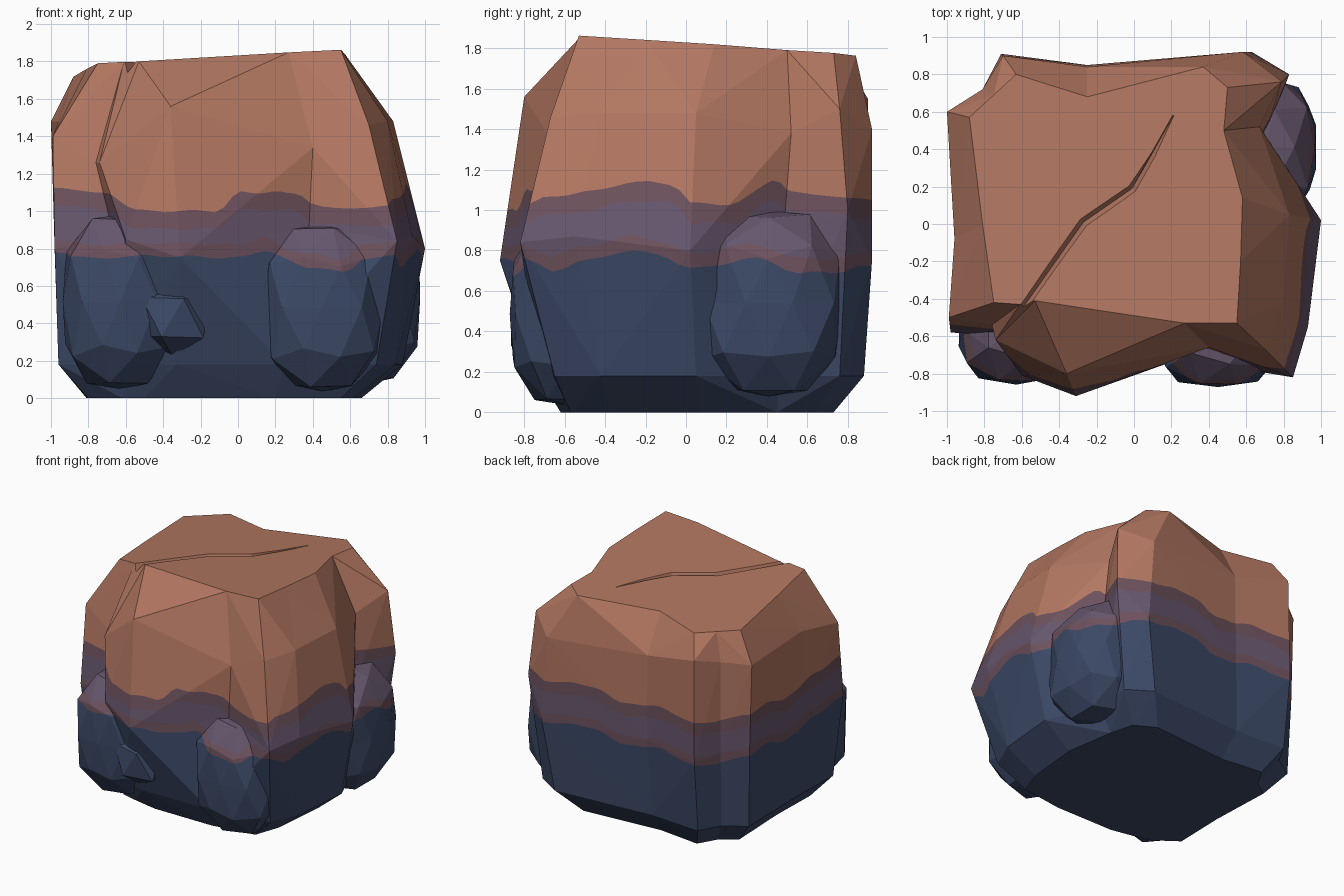
import bpy, bmesh, math, random
from mathutils import Vector

if "Cube" in bpy.data.objects:
    bpy.data.objects.remove(bpy.data.objects["Cube"])

random.seed(4)


def material(name, color):
    m = bpy.data.materials.new(name)
    m.diffuse_color = (*color, 1)
    m.use_nodes = True
    m.node_tree.nodes["Principled BSDF"].inputs["Base Color"].default_value = m.diffuse_color
    return m


MATS = [material("orange_stone", (0.45, 0.185, 0.12)),
        material("plum_stone", (0.155, 0.084, 0.110)),
        material("purple_stone", (0.135, 0.095, 0.155)),
        material("blue_stone", (0.045, 0.067, 0.135))]

# Layer lines: (angle around the rock in degrees, height)
UPPER = [(-151, 1.12), (-136, 1.09), (-122, 1.0), (-98, 1.0), (-89, 1.10), (-66, 1.10),
         (-57, 1.02), (-45, 1.02), (-39, 1.07), (-28, 1.09), (-17, 1.14), (-4, 1.13),
         (2, 1.03), (15, 1.03), (31, 1.15), (38, 1.08), (52, 1.05), (75, 1.10), (95, 1.03),
         (115, 1.08), (135, 1.04), (155, 1.10), (175, 1.03), (195, 1.09), (209, 1.12)]
LOWER = [(-151, .78), (-136, .75), (-118, .76), (-90, .75), (-80, .79), (-65, .70),
         (-56, .67), (-49, .75), (-43, .76), (-38, .70), (-28, .75), (-17, .80), (-8, .78),
         (2, .71), (20, .76), (31, .69), (40, .69), (52, .72), (75, .77), (95, .70),
         (115, .75), (135, .70), (155, .77), (175, .69), (195, .75), (209, .78)]
# line, offset, material below it
BANDS = [(UPPER, 0, 1), (UPPER, -.095, 2), (LOWER, .07, 1), (LOWER, 0, 3)]


def wave(co, line, offset):
    """Height of a point above a layer line."""
    a = math.degrees(math.atan2(co.y, co.x))
    if a < -151:
        a += 360
    h = line[-1][1]
    for (a0, h0), (a1, h1) in zip(line, line[1:]):
        if a <= a1:
            t = (a - a0) / (a1 - a0)
            h = h0 + (h1 - h0) * t * t * (3 - 2 * t)
            break
    return co.z - h - offset - .007 * math.sin(23 * math.radians(a) + 20 * offset)


def cut(bm, faces, co, no):
    geom = list({e for f in faces for e in f.edges}) + list(faces)
    geom += list({v for f in faces for v in f.verts})
    bmesh.ops.bisect_plane(bm, geom=geom, dist=1e-5, plane_co=co, plane_no=no)


def paint_strata(bm):
    """Cut wavy layer lines into the surface and colour the layers."""
    for z in (0.6, 1.22):
        cut(bm, bm.faces[:], (0, 0, z), (0, 0, 1))
    for i in range(56):
        a = math.pi * (i + 0.37) / 56
        zone = [f for f in bm.faces if 0.6 < f.calc_center_median().z < 1.22]
        cut(bm, zone, (0, 0, 0), (math.sin(a), -math.cos(a), 0))
    for line, offset, _ in BANDS:
        hits = []
        for e in bm.edges[:]:
            a, b = e.verts
            s, t = wave(a.co, line, offset), wave(b.co, line, offset)
            if s * t < 0:
                hits.append(bmesh.utils.edge_split(e, a, s / (s - t))[1])
        if hits:
            bmesh.ops.connect_verts(bm, verts=hits)
    for f in bm.faces:
        c = f.calc_center_median()
        f.material_index = 0
        for line, offset, index in BANDS:
            if wave(c, line, offset) < 0:
                f.material_index = index


def finish(bm, name):
    bmesh.ops.recalc_face_normals(bm, faces=bm.faces[:])
    me = bpy.data.meshes.new(name)
    bm.to_mesh(me)
    bm.free()
    for m in MATS:
        me.materials.append(m)
    ob = bpy.data.objects.new(name, me)
    bpy.context.collection.objects.link(ob)
    return ob


def top_z(x, y):
    return 1.80 + 0.05 * x - 0.066 * y


# Main block: stacked outlines, counter-clockwise from the front left corner
BOTTOM = [(-.80, -.42), (-.62, -.55), (-.50, -.58), (-.30, -.62), (.20, -.62), (.55, -.57),
          (.62, -.37), (.66, .06), (.60, .45), (.55, .64), (.39, .73), (-.26, .68),
          (-.60, .72), (-.68, .58), (-.81, .49), (-.79, -.01)]
LOW = [(-.96, -.48), (-.66, -.60), (-.56, -.65), (-.33, -.73), (.25, -.72), (.74, -.65),
       (.84, -.42), (.88, .05), (.70, .46), (.73, .76), (.54, .88), (-.28, .82),
       (-.70, .85), (-.79, .69), (-.96, .58), (-.95, 0)]
MID = [(-.98, -.58, .80), (-.66, -.60, .85), (-.60, -.81, .85), (-.31, -.92, .75),
       (.38, -.66, .92), (.85, -.82, .84), (.93, -.55, .87), (1.0, .02, .80),
       (.70, .48, .85), (.83, .80, 1.0), (.63, .92, .75), (-.25, .85, .78),
       (-.71, .91, .75), (-.81, .72, .78), (-.98, .60, .78), (-.96, -.08, .78)]
SHOULDER = [(-.99, -.50, 1.40), (-.76, -.54, 1.26), (-.74, -.62, 1.26), (-.36, -.80, 1.56),
            (.40, -.66, 1.34), (.70, -.67, 1.46), (.80, -.42, 1.48), (.83, .05, 1.48),
            (.67, .52, 1.38), (.79, .76, 1.50), (.58, .92, 1.40), (-.25, .84, 1.45),
            (-.70, .90, 1.55), (-.81, .72, 1.5), (-1.0, .60, 1.48), (-.96, -.08, 1.48)]
TOP = [(-.75, -.42), (-.61, -.43), (-.53, -.41), (-.20, -.46), (.27, -.53), (.55, -.53),
       (.57, -.20), (.58, .14), (.48, .50), (.50, .73), (.37, .84), (-.25, .68),
       (-.63, .80), (-.75, .69), (-.88, .57), (-.81, 0)]
rings = [[(x, y, 0) for x, y in BOTTOM], [(x, y, .18) for x, y in LOW], MID, SHOULDER,
         [(x, y, top_z(x, y)) for x, y in TOP]]
bm = bmesh.new()
rows = [[bm.verts.new(p) for p in r] for r in rings]
n = len(MID)
for lo, hi in zip(rows, rows[1:]):
    for i in range(n):
        a, b, c, d = lo[i], lo[(i + 1) % n], hi[(i + 1) % n], hi[i]
        normal = (b.co - a.co).cross(c.co - a.co)
        # split each panel along the diagonal that bulges outward
        if normal.dot(d.co - a.co) < 0:
            tris = (a, b, c), (a, c, d)
        else:
            tris = (a, b, d), (b, c, d)
        for t in tris:
            bm.faces.new(t)
bm.faces.new(rows[-1])
bm.faces.new(rows[0][::-1])
paint_strata(bm)
block = finish(bm, "rock_block")

# Crack across the top: a tapering wedge swept along a path
PATH = [(-.66, -.54, .020), (-.56, -.40, .020), (-.27, .01, .024), (-.01, .19, .022), (.21, .58, .003)]
bm = bmesh.new()
sections = []
for i, (x, y, w) in enumerate(PATH):
    a, b = PATH[max(i - 1, 0)], PATH[min(i + 1, len(PATH) - 1)]
    side = Vector((a[1] - b[1], b[0] - a[0], 0)).normalized()
    c = Vector((x, y, top_z(x, y)))
    up = Vector((0, 0, .06))
    sections.append([bm.verts.new(p) for p in (
        c + side * w * 2 + up, c - side * w * 2 + up, c - up)])
for s, t in zip(sections, sections[1:]):
    for i in range(3):
        j = (i + 1) % 3
        bm.faces.new((s[i], s[j], t[j], t[i]))
bm.faces.new(sections[0])
bm.faces.new(sections[-1][::-1])
cutter = finish(bm, "crack_cutter")
cutter.hide_render = True
mod = block.modifiers.new("crack", 'BOOLEAN')
mod.operation = 'DIFFERENCE'
mod.solver = 'EXACT'
mod.object = cutter
bpy.context.view_layer.objects.active = block
bpy.ops.object.modifier_apply(modifier=mod.name)
bpy.data.objects.remove(cutter)


def boulder(name, center, size, subdiv=2, power=2.9):
    """Faceted, slightly boxy stone."""
    bm = bmesh.new()
    bmesh.ops.create_icosphere(bm, subdivisions=subdiv, radius=1)
    for v in bm.verts:
        d = v.co.normalized()
        r = sum(abs(k) ** power for k in d) ** (-1 / power) * random.uniform(.97, 1.0)
        v.co = Vector(center) + Vector([k * r * s for k, s in zip(d, size)])
    paint_strata(bm)
    return finish(bm, name)


# Boulders half buried in the sides
boulder("front_left_boulder", (-.63, -.56, .515), (.315, .30, .475))
boulder("front_right_boulder", (.45, -.59, .485), (.335, .29, .455))
boulder("right_boulder", (.70, .41, .54), (.285, .37, .47))
boulder("small_front_stone", (-.35, -.72, .43), (.20, .16, .21), 1)
